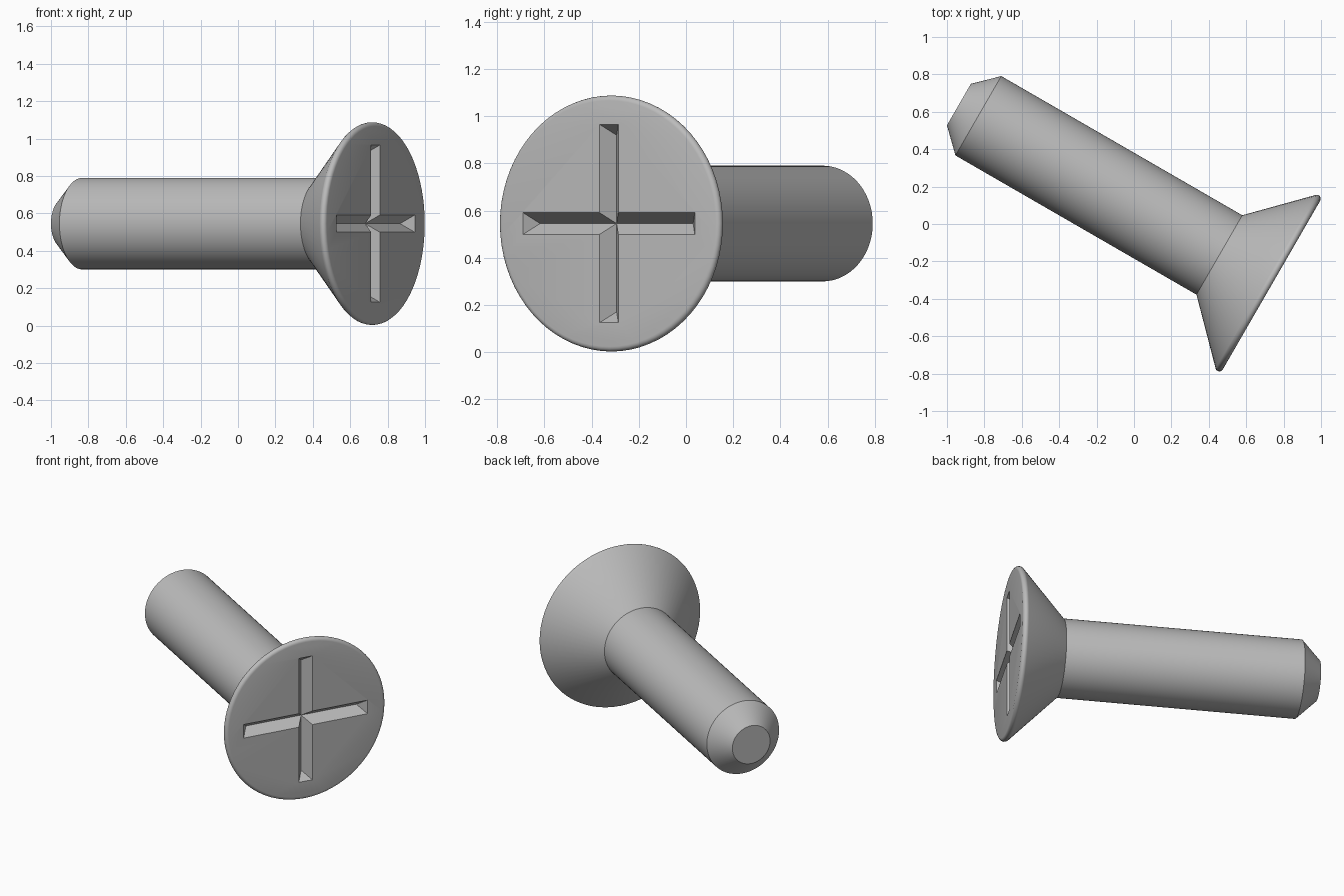
import bpy, bmesh, math
from mathutils import Matrix, Vector

if "Cube" in bpy.data.objects:
    bpy.data.objects.remove(bpy.data.objects["Cube"])

# Screw frame: local z runs along the shank to the head, lying flat at 30 degrees
a = math.radians(30)
across = Vector((math.sin(a), math.cos(a), 0))
along = Vector((math.cos(a), -math.sin(a), 0))
frame = Matrix.Translation(across * 0.085 + Vector((0, 0, 0.545))) @ \
    Matrix((across, (0, 0, 1), along)).transposed().to_4x4()

steel = bpy.data.materials.new("grey steel")
steel.diffuse_color = (0.5, 0.5, 0.5, 1)
steel.use_nodes = True
steel.node_tree.nodes["Principled BSDF"].inputs["Base Color"].default_value = steel.diffuse_color


def make_object(name, bm):
    bmesh.ops.recalc_face_normals(bm, faces=bm.faces)
    mesh = bpy.data.meshes.new(name)
    bm.to_mesh(mesh)
    bm.free()
    obj = bpy.data.objects.new(name, mesh)
    bpy.context.collection.objects.link(obj)
    mesh.materials.append(steel)
    obj.matrix_world = frame
    return obj


def lathe(name, profile, sides=72):
    bm = bmesh.new()
    rings = [[bm.verts.new((r * math.cos(math.tau * i / sides),
                            r * math.sin(math.tau * i / sides), z))
              for i in range(sides)] for r, z in profile]
    for lo, hi in zip(rings, rings[1:]):
        for i in range(sides):
            j = (i + 1) % sides
            bm.faces.new((lo[i], lo[j], hi[j], hi[i]))
    bm.faces.new(rings[0][::-1])
    bm.faces.new(rings[-1])
    return make_object(name, bm)


def groove(name, turn):
    # V-shaped trough with sloping ends, carried on above the head face
    half_len, half_wid, depth, k = 0.42, 0.046, 0.065, 1.4
    ridge = half_len - half_wid
    bm = bmesh.new()
    for sx in (-1, 1):
        bm.verts.new((sx * ridge, 0, FACE - depth))
        for sy in (-1, 1):
            bm.verts.new((sx * (ridge + half_wid * k), sy * half_wid * k,
                          FACE + depth * (k - 1)))
    bmesh.ops.convex_hull(bm, input=bm.verts)
    bmesh.ops.rotate(bm, verts=bm.verts, matrix=Matrix.Rotation(turn, 3, 'Z'))
    obj = make_object(name, bm)
    obj.hide_render = True
    obj.hide_set(True)
    return obj


# Shank with chamfered tip, countersunk head with a rounded rim
FACE = 0.80
rim = [(0.521 + 0.021 * math.cos(t), 0.779 + 0.021 * math.sin(t))
       for t in (math.radians(-45 + 22.5 * i) for i in range(7))]
screw = lathe("screw_body", [(0.128, -1.13), (0.245, -1.01), (0.245, 0.478)] + rim)

# Cross-shaped drive recess
for name, turn in (("slot_across_cutter", 0), ("slot_upright_cutter", math.pi / 2)):
    cut = screw.modifiers.new(name, 'BOOLEAN')
    cut.operation = 'DIFFERENCE'
    cut.solver = 'EXACT'
    cut.object = groove(name, turn)

bpy.context.view_layer.objects.active = screw
screw.select_set(True)
for mod in list(screw.modifiers):
    bpy.ops.object.modifier_apply(modifier=mod.name)
bpy.ops.object.shade_smooth_by_angle(angle=math.radians(30))
for name in ("slot_across_cutter", "slot_upright_cutter"):
    bpy.data.objects.remove(bpy.data.objects[name])
